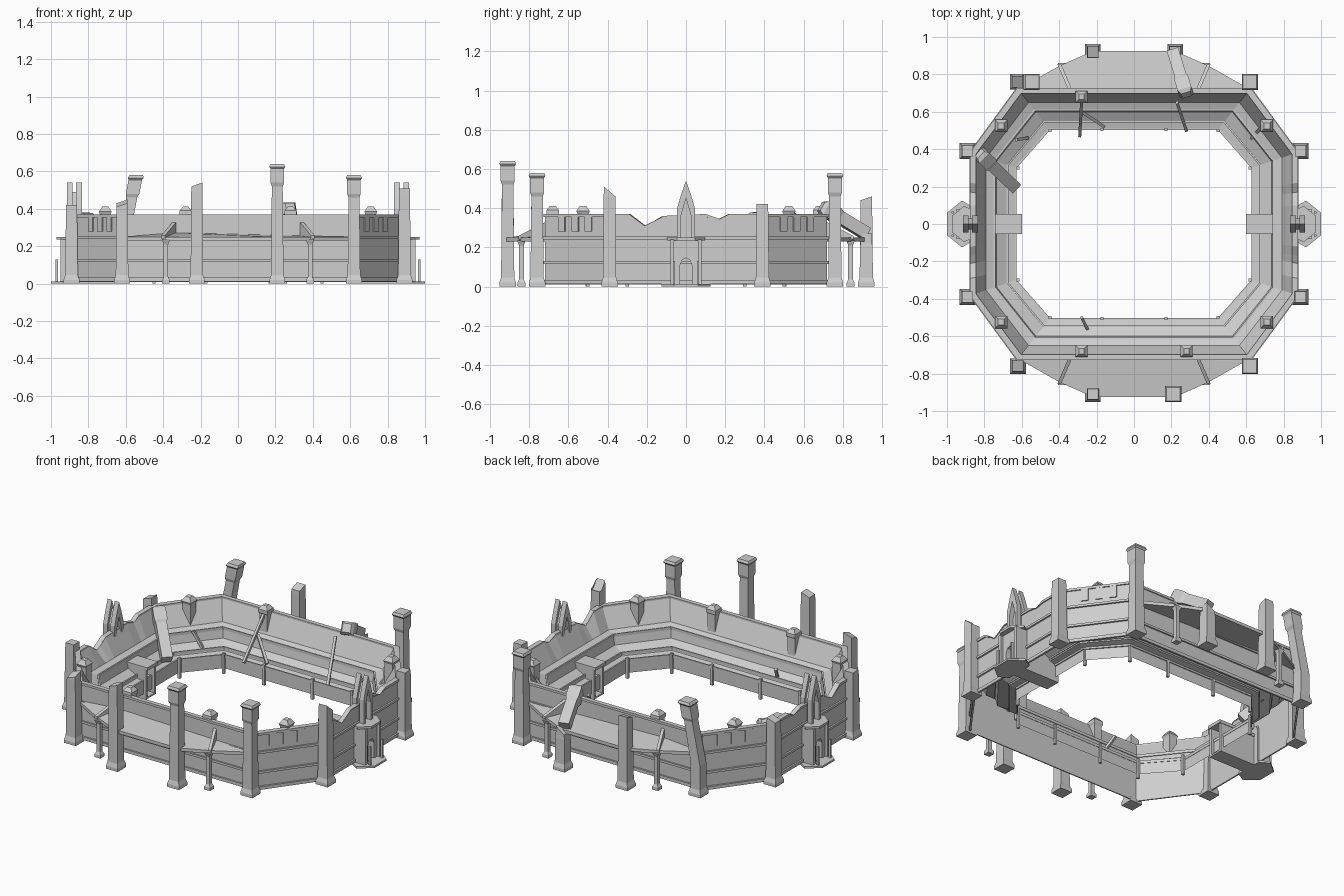
import bpy
import bmesh
from mathutils import Vector

if "Cube" in bpy.data.objects:
    bpy.data.objects.remove(bpy.data.objects["Cube"])

stone = bpy.data.materials.new("pale_stone")
stone.use_nodes = True
stone.diffuse_color = (0.62, 0.62, 0.62, 1)
stone.node_tree.nodes["Principled BSDF"].inputs["Base Color"].default_value = stone.diffuse_color


def finish(name, bm):
    bmesh.ops.recalc_face_normals(bm, faces=bm.faces)
    mesh = bpy.data.meshes.new(name)
    bm.to_mesh(mesh)
    bm.free()
    mesh.materials.append(stone)
    obj = bpy.data.objects.new(name, mesh)
    bpy.context.collection.objects.link(obj)
    return obj


def loft(name, loops, wrap=False, caps=True):
    """Skin a run of equal closed loops."""
    bm = bmesh.new()
    rows = [[bm.verts.new(p) for p in loop] for loop in loops]
    n = len(rows[0])
    pairs = list(zip(rows, rows[1:])) + ([(rows[-1], rows[0])] if wrap else [])
    for a, b in pairs:
        for i in range(n):
            bm.faces.new((a[i], a[(i + 1) % n], b[(i + 1) % n], b[i]))
    if caps and not wrap:
        bm.faces.new(rows[0])
        bm.faces.new(rows[-1])
    return finish(name, bm)


def square(x, y, z, r, sx=0, sy=0):
    return [(x + i * r, y + j * r, z + i * sx + j * sy)
            for i, j in ((-1, -1), (1, -1), (1, 1), (-1, 1))]


def box(name, x0, x1, y0, y1, z0, z1):
    return loft(name, [[(x0, y0, z), (x1, y0, z), (x1, y1, z), (x0, y1, z)] for z in (z0, z1)])


def slab_x(name, outline, x0, x1):
    """Extrude a y-z outline along x."""
    return loft(name, [[(x, y, z) for y, z in outline] for x in (x0, x1)])


def beam(name, a, b, r, capital=False):
    """Square shaft between two points, with an optional wide head at a."""
    a, b = Vector(a), Vector(b)
    rot = (b - a).to_track_quat('Z', 'Y')
    size = (b - a).length
    steps = [(0, r), (size, r)]
    if capital:
        steps = [(0, r * .8), (.02, r * 1.2), (.09, r * 1.2), (.11, r), (size, r)]
    return loft(name, [[a + rot @ Vector(p) for p in square(0, 0, z, w)] for z, w in steps])


# Ring path: outer corner, inner corner, and the height of the wall top there
quarter = [((.87, .38), (.63, .30)), ((.62, .72), (.45, .505))]
broken = [(-.29, .37), (-.21, .31), (-.17, .33), (-.12, .36), (.10, .37), (.17, .345), (.22, .37)]
east = [((.87, y), (.63, y * .8), z) for y, z in broken]
upper = [(o, i, .37) for o, i in quarter]


def flip(path, sx, sy):
    return [((o[0] * sx, o[1] * sy), (i[0] * sx, i[1] * sy), z) for o, i, z in path]


path = (east + upper + flip(upper[::-1], -1, 1) + flip(east[::-1], -1, 1)
        + flip(upper, -1, -1) + flip(upper[::-1], 1, -1))


def ring(name, profile, closed=True):
    loops = []
    for t, z in profile:
        loops.append([(o[0] + (i[0] - o[0]) * t, o[1] + (i[1] - o[1]) * t, min(z, top))
                      for o, i, top in path])
    return loft(name, loops, wrap=closed, caps=False)


# Outer wall and tiered seating as one hollow shell
ring("wall_and_seating", [(0, .01), (0, .37), (.08, .37), (.33, .24), (.51, .225), (.56, .165),
                          (.80, .135), (.82, .12), (1, .11), (1, .03)], closed=False)
for name, z, h in (("base_rail", .012, .02), ("middle_rail", .115, .014), ("upper_rail", .24, .014)):
    ring(name, [(0, z), (-.045, z), (-.045, z + h), (0, z + h)])
ring("wall_coping", [(-.03, .355), (-.03, .373), (.1, .373), (.1, .355)])
for name, t, z in (("upper_seat_edge", .5, .225), ("middle_seat_edge", .79, .137), ("inner_edge", .97, .11)):
    ring(name, [(t, z - .01), (t, z + .008), (t + .04, z + .008), (t + .04, z - .01)])


# Buttress pillars: position, height, whole or broken, slant of the top
def pillar(x, y, h, whole=False, sx=0, sy=0, dx=0):
    steps = [(0, .042), (.02, .042), (.045, .034), (.2, .032)]
    if whole:
        steps += [(h - .12, .029), (h - .10, .036), (h - .025, .036), (h - .015, .043), (h, .036)]
    else:
        steps += [(h - .05, .03)]
    loops = [square(x + dx * max(0, z - .2), y, z, r) for z, r in steps]
    if not whole:
        loops.append(square(x, y, h - abs(sx) - abs(sy), .029, sx, sy))
    loft("pillar", loops)


for spec in [(.21, -.91, .64, True), (.62, -.76, .58, True), (.62, .76, .58, True),
             (-.62, .76, .58, True, 0, 0, .2), (-.22, -.91, .54, False, .01, 0),
             (-.62, -.76, .45, False, .01, .01), (.89, -.39, .51, False, 0, -.04),
             (.89, .39, .42), (-.89, -.39, .42), (-.89, .39, .42, False, .01, 0),
             (-.22, .92, .46, False, 0, .01), (.22, .92, .27, False, .02, 0)]:
    pillar(*spec)

# Outside balconies, their posts and fins
for s in (-1, 1):
    edge = [(-.62, -.72), (-.4, -.845), (-.22, -.925), (.22, -.925), (.4, -.845), (.62, -.72)]
    loops = []
    for drop in (.02, 0):
        loops.append([(x, -s * y, (.272 if abs(x) < .36 and y > -.73 else .25) - drop)
                      for x, y in edge + [(.34, -.72), (-.34, -.72)]])
    loft("balcony", loops)
    for m in (-1, 1):
        x, y = m * .385, s * .84
        loft("balcony_post", [square(x, y, z, r) for z, r in
             ((0, .02), (.02, .02), (.035, .012), (.21, .012), (.235, .022))])
        fin = [(.34, .715, .25), (.40, .855, .24), (.40, .855, .258), (.34, .715, .33)]
        loft("balcony_fin", [[(m * (px + w), s * py, pz) for px, py, pz in fin] for w in (-.01, .01)])

# Recessed-looking battlement plates on the diagonal walls
for m in (-1, 1):
    for s in (-1, 1):
        for k in (.34, .54, .74):
            def on_wall(u, out):
                return (m * (.87 - .25 * u + out * .8), s * (.38 + .34 * u + out * .6))
            loft("battlement_plate", [[(*on_wall(k - .05, o), z) for o, z in
                 ((-.002, .28), (.007, .28), (.007, .356), (-.002, .356))],
                [(*on_wall(k + .05, o), z) for o, z in
                 ((-.002, .28), (.007, .28), (.007, .356), (-.002, .356))]])
        # Pedestals along the seating
        loft("diagonal_pedestal", [square(m * .71, s * .525, z, r) for z, r in
             ((.2, .028), (.37, .028), (.385, .034), (.412, .016))])
        if not (m == 1 and s == 1):
            loft("straight_pedestal", [square(m * .28, s * .68, z, r) for z, r in
                 ((.2, .026), (.36, .026), (.37, .032), (.39, .032), (.412, .014))])

# Gatehouses on both ends
arch = [(-.045, .24), (-.045, .40), (-.025, .47), (0, .54), (.025, .47), (.045, .40), (.045, .24),
        (.026, .24), (.026, .36), (0, .45), (-.026, .36), (-.026, .24)]
door = [(-.08, 0), (-.08, .235), (.08, .235), (.08, 0), (.03, 0), (.03, .11), (.018, .137),
        (0, .145), (-.018, .137), (-.03, .11), (-.03, 0)]
for m in (-1, 1):
    for x in (.835, .885):
        slab_x("gate_arch", arch, m * x, m * (x + .03))
    slab_x("gate_arch_core", [(-.03, .24), (-.03, .4), (0, .49), (.03, .4), (.03, .24)],
           m * .865, m * .885)
    slab_x("gate_porch", door, m * .86, m * .935)
    for name, z0, z1, k in (("porch_floor", 0, .012, 1), ("porch_roof", .235, .25, .78)):
        plan = [(.86, -.09), (.92, -.125), (1, -.06), (1, .06), (.92, .125), (.86, .09)]
        loft(name, [[(m * (.86 + (x - .86) * k), y * k, z) for x, y in plan] for z in (z0, z1)])
    for s in (-1, 1):
        box("porch_post", m * .963, m * .975, s * .055, s * .067, .01, .13)
        box("porch_column", m * .935, m * .95, s * .06, s * .08, .01, .24)
        box("tunnel_wall", m * .61, m * .87, s * .035, s * .05, 0, .19)
    box("tunnel_roof", m * .60, m * .88, -.053, .053, .185, .205)
    box("tunnel_floor", m * .61, m * .87, -.05, .05, 0, .01)

# Fallen columns, loose poles and rim studs
beam("fallen_column", (-.83, .38, .36), (-.64, .20, .15), .032, True)
beam("fallen_column", (.28, .69, .41), (.21, .92, .27), .032, True)
for a, b in [((-.28, .66, .36), (-.29, .47, .12)), ((-.28, .60, .25), (-.16, .52, .13)),
             ((.23, .65, .36), (.28, .50, .12)), ((.72, .56, .37), (.62, .45, .14)),
             ((-.28, -.50, .22), (-.25, -.56, .14)), ((-.63, .45, .24), (-.57, .46, .14))]:
    beam("loose_pole", a, b, .008)
for m in (-1, 1):
    for s in (-1, 1):
        for x, y in ((.45, .5), (.17, .505), (.62, .3)):
            loft("rim_stud", [square(m * x, s * y, z, .008) for z in (.0, .13)])
